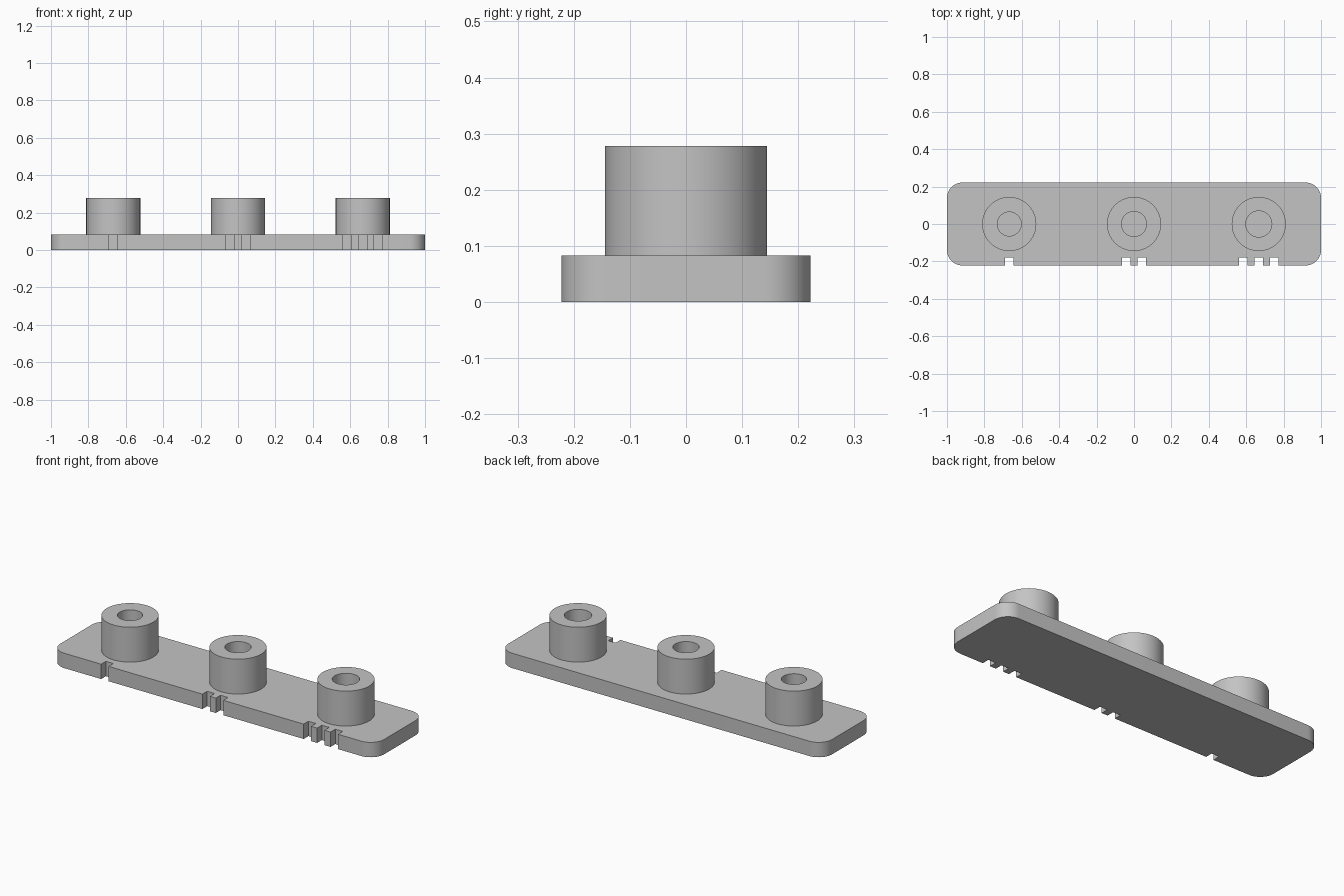
import bpy
import bmesh
import math

if "Cube" in bpy.data.objects:
    bpy.data.objects.remove(bpy.data.objects["Cube"], do_unlink=True)

HALF_X, HALF_Y, THICK = 1.0, 0.222, 0.083
CORNER = 0.083
BOSS_R, BOSS_TOP = 0.1445, 0.278
PITCH = 0.667
NOTCH_W, NOTCH_D, NOTCH_STEP = 0.046, 0.042, 0.083

grey = bpy.data.materials.new("light grey")
grey.use_nodes = True
colour = (0.55, 0.55, 0.55, 1)
grey.diffuse_color = colour
grey.node_tree.nodes["Principled BSDF"].inputs["Base Color"].default_value = colour


def make_object(name, bm, location=(0, 0, 0)):
    bmesh.ops.recalc_face_normals(bm, faces=bm.faces)
    mesh = bpy.data.meshes.new(name)
    bm.to_mesh(mesh)
    bm.free()
    mesh.materials.append(grey)
    obj = bpy.data.objects.new(name, mesh)
    obj.location = location
    bpy.context.collection.objects.link(obj)
    bpy.ops.object.select_all(action="DESELECT")
    obj.select_set(True)
    bpy.context.view_layer.objects.active = obj
    bpy.ops.object.shade_smooth_by_angle(angle=math.radians(30))
    return obj


def corner_arc(sx, sy, start, steps=12):
    cx, cy = sx * (HALF_X - CORNER), sy * (HALF_Y - CORNER)
    angles = [math.radians(start + 90 * i / steps) for i in range(steps + 1)]
    return [(cx + CORNER * math.cos(a), cy + CORNER * math.sin(a)) for a in angles]


# Base plate: rounded outline with one, two and three notches along the front
outline = corner_arc(-1, -1, 180)
for column in range(3):
    for i in range(column + 1):
        x = (column - 1) * PITCH + (i - column / 2) * NOTCH_STEP
        left, right = x - NOTCH_W / 2, x + NOTCH_W / 2
        inner = -HALF_Y + NOTCH_D
        outline += [(left, -HALF_Y), (left, inner), (right, inner), (right, -HALF_Y)]
outline += corner_arc(1, -1, 270) + corner_arc(1, 1, 0) + corner_arc(-1, 1, 90)

bm = bmesh.new()
base = bm.faces.new([bm.verts.new((x, y, 0)) for x, y in outline])
raised = bmesh.ops.extrude_face_region(bm, geom=[base], use_keep_orig=True)
top_verts = [g for g in raised["geom"] if isinstance(g, bmesh.types.BMVert)]
bmesh.ops.translate(bm, verts=top_verts, vec=(0, 0, THICK))
make_object("base_plate", bm)


# Bosses: lathed tubes, each bore slightly wider than the last
def make_boss(name, x, bore):
    profile = [(BOSS_R, THICK), (BOSS_R, BOSS_TOP), (bore, BOSS_TOP), (bore, THICK)]
    segments = 64
    bm = bmesh.new()
    rings = []
    for r, z in profile:
        angles = [2 * math.pi * i / segments for i in range(segments)]
        rings.append([bm.verts.new((r * math.cos(a), r * math.sin(a), z)) for a in angles])
    for low, high in zip(rings, rings[1:]):
        for i in range(segments):
            j = (i + 1) % segments
            bm.faces.new((low[i], low[j], high[j], high[i]))
    return make_object(name, bm, (x, 0, 0))


for column, side in enumerate(("right", "middle", "left")):
    make_boss(side + "_boss", (column - 1) * PITCH, 0.064 + 0.0028 * column)
